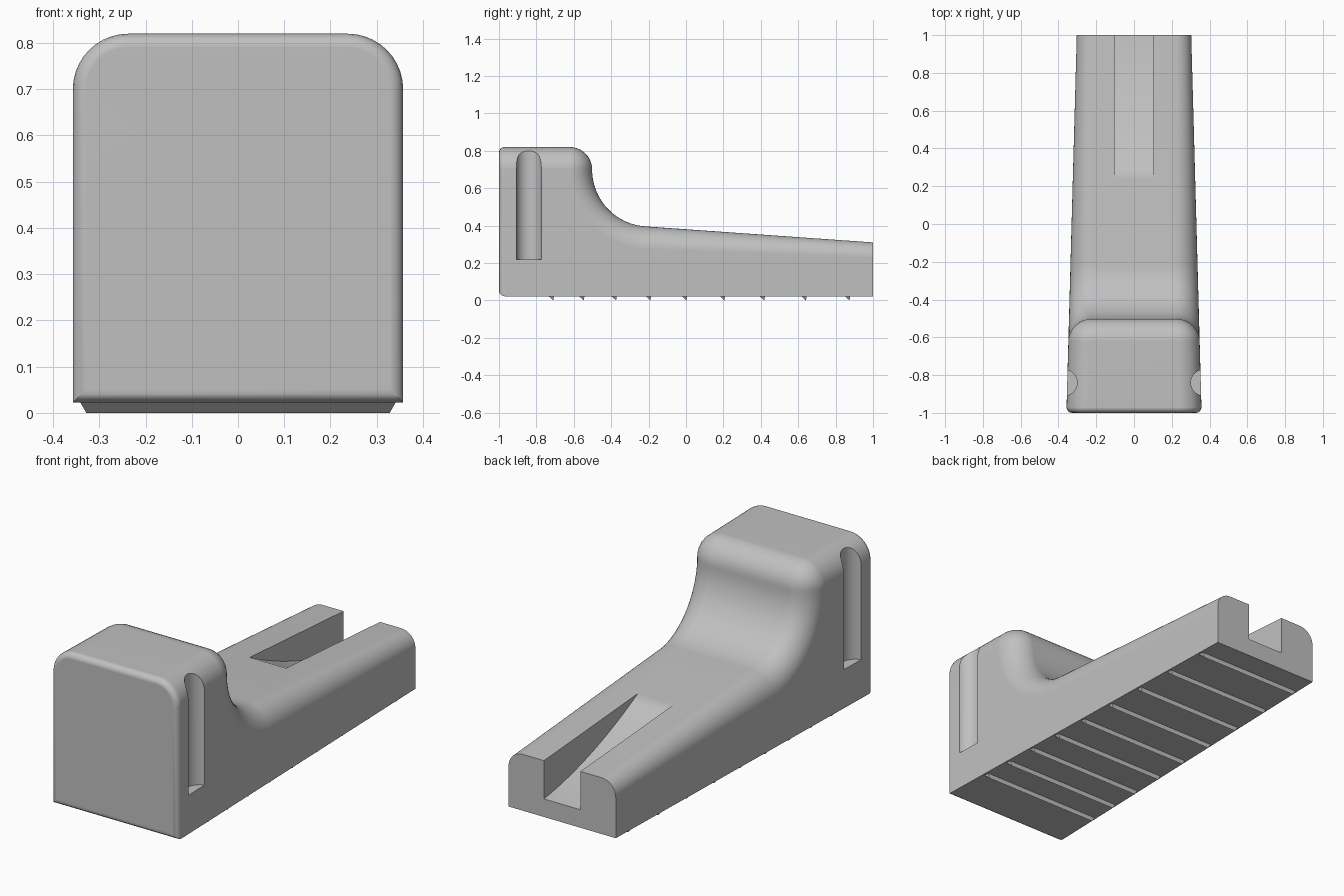
import bpy, bmesh
from math import sin, cos, pi, radians

cube = bpy.data.objects.get("Cube")
if cube:
    bpy.data.objects.remove(cube, do_unlink=True)

grey = bpy.data.materials.new("plain_grey")
grey.use_nodes = True
COLOUR = (0.53, 0.53, 0.53, 1)
grey.diffuse_color = COLOUR
grey.node_tree.nodes["Principled BSDF"].inputs["Base Color"].default_value = COLOUR

BASE = 0.022      # underside height, just above the grip ridges
TAIL = 0.31       # top height at the thin end
STEPS = 10


def half_width(y):
    return 0.358 - 0.0275 * (y + 1)


def edge_radius(y):
    return 0.12 - 0.04 * max(0, (y + 0.22) / 1.22)


def add_object(name, bm):
    bmesh.ops.recalc_face_normals(bm, faces=bm.faces)
    mesh = bpy.data.meshes.new(name)
    bm.to_mesh(mesh)
    bm.free()
    mesh.materials.append(grey)
    obj = bpy.data.objects.new(name, mesh)
    bpy.context.collection.objects.link(obj)
    return obj


def extrude_x(name, profile, half):
    """Closed (y, z) profile spread across x; half gives the half width at a point."""
    bm = bmesh.new()
    left = [bm.verts.new((half(y, z), y, z)) for y, z in profile]
    right = [bm.verts.new((-half(y, z), y, z)) for y, z in profile]
    bm.faces.new(left)
    bm.faces.new(right)
    n = len(profile)
    for i in range(n):
        j = (i + 1) % n
        bm.faces.new((left[i], left[j], right[j], right[i]))
    return add_object(name, bm)


def body_path():
    """Top outline as (y, z, normal_y, normal_z), from head to tail."""
    path = [(-1, 0.82, 0, 1)]
    for i in range(STEPS + 1):                      # rounded back of the head
        a = pi / 2 * (1 - i / STEPS)
        path.append((-0.622 + 0.12 * cos(a), 0.70 + 0.12 * sin(a), cos(a), sin(a)))
    for i in range(1, 21):                          # hollow sweep down to the ramp
        a = radians(180 + 86 * i / 20)
        path.append((-0.197 + 0.305 * cos(a), 0.70 + 0.305 * sin(a), -cos(a), -sin(a)))
    path.append((1, TAIL, 0, 1))
    return path


def make_body():
    bm = bmesh.new()
    rows = []
    for y, z, ny, nz in body_path():
        r = edge_radius(y)
        side = []
        for k in range(STEPS + 1):                  # rounded long edge
            t = pi / 2 * k / STEPS
            inset = r * (1 - sin(t))
            py, pz = y - ny * inset, z - nz * inset
            side.append((half_width(py) - r * (1 - cos(t)), py, pz))
        mirrored = [(-x, py, pz) for x, py, pz in reversed(side)]
        rows.append([bm.verts.new(p) for p in side + mirrored])
    for a, b in zip(rows, rows[1:]):
        for k in range(len(a) - 1):
            bm.faces.new((a[k], a[k + 1], b[k + 1], b[k]))

    def foot(s, y):
        return bm.verts.new((s * half_width(y), y, BASE))
    fl, fr, bl, br = foot(1, -1), foot(-1, -1), foot(1, 1), foot(-1, 1)
    bm.faces.new([fl] + rows[0] + [fr])
    bm.faces.new([bl] + rows[-1] + [br])
    bm.faces.new([fl] + [r[0] for r in rows] + [bl])
    bm.faces.new([fr] + [r[-1] for r in rows] + [br])
    bm.faces.new((fl, fr, br, bl))
    bmesh.ops.remove_doubles(bm, verts=bm.verts, dist=0.0005)
    bmesh.ops.recalc_face_normals(bm, faces=bm.faces)
    # Soften the rim of the front face
    rim = [e for e in bm.edges if all(v.co.y < -0.999 for v in e.verts)]
    bmesh.ops.bevel(bm, geom=rim, offset=0.03, segments=4, profile=0.5, affect='EDGES')
    return add_object("wedge_body", bm)


body = make_body()
cutters = []

# Scooped slot open at the thin end
scoop = []
for i in range(17):
    s = i / 16 * 1.05
    scoop.append((0.24 + 0.76 * s, 0.364 - 0.25 * (1.6 * s - 0.6 * s * s)))
cutters.append(extrude_x("slot_cutter", scoop + [(scoop[-1][0], 0.6), (0.24, 0.6)],
                         lambda y, z: 0.103))

# Upright round grooves in both sides of the head
for sx in (-1, 1):
    bpy.ops.mesh.primitive_cylinder_add(vertices=48, radius=0.069, depth=0.78,
                                        location=(sx * 0.37, -0.84, 0.22 + 0.39))
    groove = bpy.context.object
    groove.name = "groove_cutter"
    groove.data.materials.append(grey)
    cutters.append(groove)

for c in cutters:
    c.hide_render = True
    mod = body.modifiers.new("cut", 'BOOLEAN')
    mod.operation = 'DIFFERENCE'
    mod.solver = 'EXACT'
    mod.object = c
bpy.context.view_layer.update()
deps = bpy.context.evaluated_depsgraph_get()
cut_mesh = bpy.data.meshes.new_from_object(body.evaluated_get(deps))
body.modifiers.clear()
body.data = cut_mesh
for c in cutters:
    bpy.data.objects.remove(c, do_unlink=True)

bpy.ops.object.select_all(action='DESELECT')
body.select_set(True)
bpy.context.view_layer.objects.active = body
bpy.ops.object.shade_smooth_by_angle(angle=radians(30))
weighted = body.modifiers.new("weighted_normals", 'WEIGHTED_NORMAL')
weighted.keep_sharp = True

# Grip ridges under the base, spread wider toward the thin end
for i in range(9):
    y = -0.72 + 0.158 * i + 0.005 * i * i
    ridge = [(y - 0.014, BASE), (y + 0.014, BASE), (y + 0.01, 0)]
    extrude_x("grip_ridge", ridge,
              lambda py, z: half_width(py) - 0.01 - 0.012 * (1 - z / BASE))
